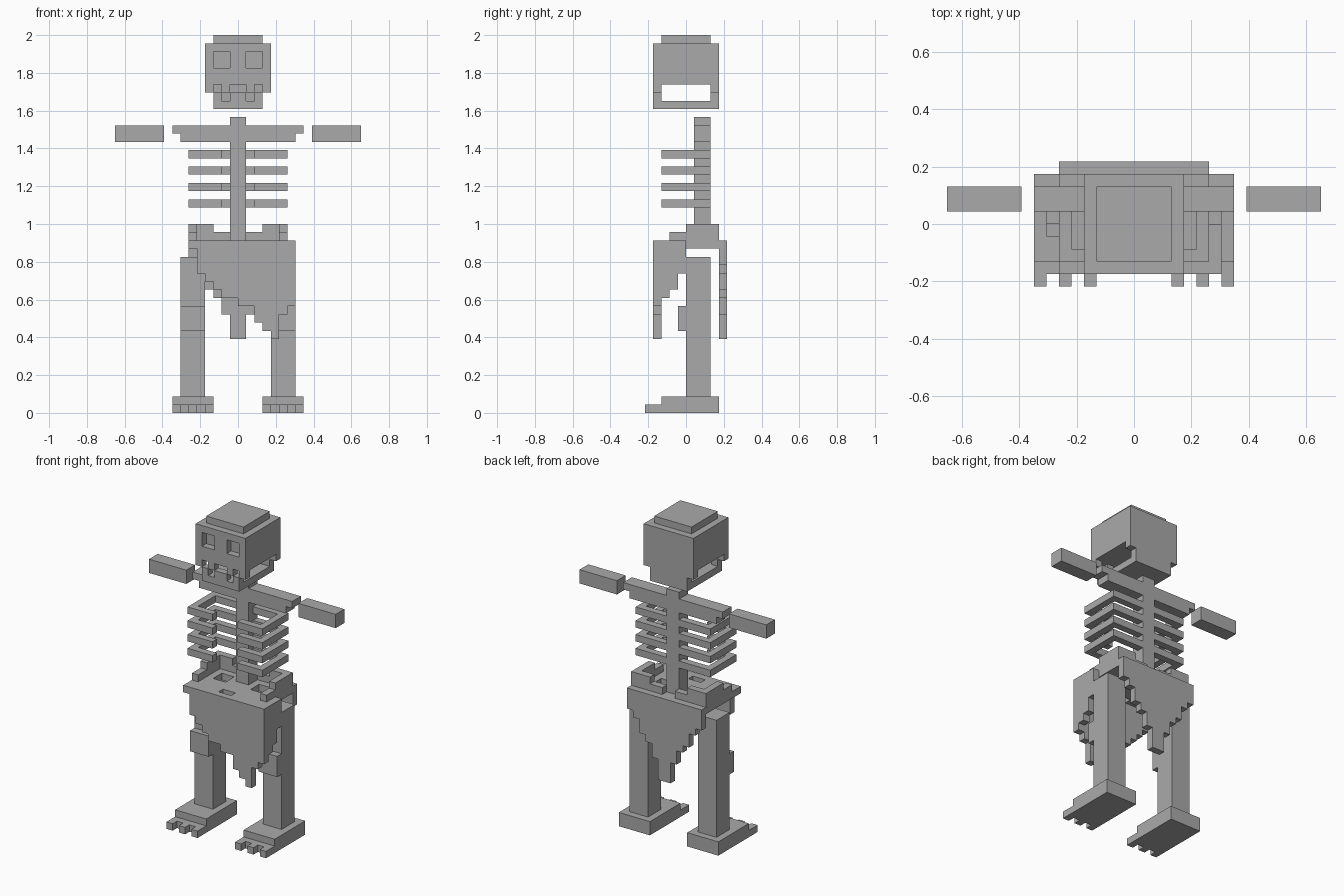
import bpy, bmesh
from mathutils import Vector

if "Cube" in bpy.data.objects:
    bpy.data.objects.remove(bpy.data.objects["Cube"])

U = 2 / 46  # one block edge; the whole figure is 46 blocks tall

bone = bpy.data.materials.new("bone grey")
bone.diffuse_color = (0.4, 0.4, 0.4, 1)
bone.use_nodes = True
bone.node_tree.nodes["Principled BSDF"].inputs["Base Color"].default_value = bone.diffuse_color


def cells(box):
    """Unit cells in a box given as x0, x1, y0, y1, z0, z1."""
    x0, x1, y0, y1, z0, z1 = box
    return {(x, y, z) for x in range(x0, x1) for y in range(y0, y1) for z in range(z0, z1)}


def mirror(boxes):
    return boxes + [(-b[1], -b[0]) + tuple(b[2:]) for b in boxes]


def part(name, add, cut=()):
    """Join block boxes, remove cut boxes, keep only the outer skin."""
    solid = set().union(*map(cells, add))
    for b in cut:
        solid -= cells(b)
    bm = bmesh.new()
    verts = {}

    def vert(p):
        key = tuple(p)
        if key not in verts:
            verts[key] = bm.verts.new(Vector(key) * U)
        return verts[key]

    for c in sorted(solid):
        for axis in range(3):
            for side in (0, 1):
                n = list(c)
                n[axis] += 1 if side else -1
                if tuple(n) in solid:
                    continue
                a, b = (axis + 1) % 3, (axis + 2) % 3
                loop = []
                for i, j in ((0, 0), (1, 0), (1, 1), (0, 1)):
                    p = list(c)
                    p[axis] += side
                    p[a] += i
                    p[b] += j
                    loop.append(vert(p))
                bm.faces.new(loop if side else loop[::-1])
    bmesh.ops.dissolve_limit(bm, angle_limit=0.01, verts=bm.verts[:], edges=bm.edges[:])
    bmesh.ops.triangulate(bm, faces=[f for f in bm.faces if len(f.verts) > 4])
    mesh = bpy.data.meshes.new(name)
    bm.to_mesh(mesh)
    bm.free()
    mesh.materials.append(bone)
    obj = bpy.data.objects.new(name, mesh)
    bpy.context.collection.objects.link(obj)
    return obj


# Skull: cranium, crown, front and back plates, jaw; cut eyes and zigzag mouth
part("skull",
     [(-4, 4, -4, 4, 40, 45), (-3, 3, -3, 3, 45, 46), (-3, 3, -4, 4, 37, 38)]
     + [(-w, w, y, y + 1, z, z + 1) for y in (-4, 3) for w, z in ((4, 39), (3, 38))],
     mirror([(1, 3, -4, -3, 42, 44), (2, 3, -4, -3, 39, 40), (1, 2, -4, -3, 38, 39)])
     + [(-1, 1, -4, -3, 39, 40)])

# Spine and shoulders
part("spine_and_shoulders",
     [(-1, 1, 1, 3, 21, 36), (-8, 8, 1, 3, 34, 35), (-7, 7, 1, 3, 33, 34)])

# Floating arms
for label, x in (("left", 9), ("right", -15)):
    part(label + "_arm", [(x, x + 6, 1, 3, 33, 35)])

# Ribs: open hoops with a gap at the front
for i, z in enumerate((25, 27, 29, 31)):
    part(f"rib_{i + 1}", mirror([(1, 6, 2, 3, z, z + 1),
                                 (5, 6, -3, 3, z, z + 1),
                                 (2, 6, -3, -2, z, z + 1)]))

# Pelvis wings
part("pelvis", mirror([(3, 6, 3, 4, 21, 23), (1, 3, 3, 4, 21, 22),
                       (5, 6, 0, 4, 21, 23), (5, 6, -2, 0, 21, 22)]))

# Ragged loincloth: waist slab with holes, hanging front, side and back panels
waist = [(-6, 6, -4, 5, 20, 21), (6, 7, -4, 0, 20, 21)]
front_hem = (17, 16, 15, 14, 14, 13, 13, 11, 10, 9, 12, 13)
front = [(x, x + 1, -4, -3, z, 20) for x, z in enumerate(front_hem, -5)]
side = [(6, 7, y, y + 1, z, 20) for y, z in ((-3, 14), (-2, 15), (-1, 17))]
back = [(-w, w, 4, 5, z, 20) for w, z in ((6, 18), (5, 17), (4, 15), (3, 14), (2, 12), (1, 9))]
part("loincloth", waist + front + side + back,
     mirror([(2, 4, 0, 2, 20, 21)]) + [(-1, 1, -3, -2, 20, 21)])

# Legs with kneecaps, feet with three toes
for label, x in (("left", 4), ("right", -7)):
    part(label + "_leg", [(x, x + 3, 0, 3, 2, 19), (x, x + 3, -1, 0, 10, 13)])
    part(label + "_foot",
         [(x - 1, x + 4, -3, 4, 0, 2), (x - 1, x + 4, -4, -3, 0, 1)]
         + [(t, t + 1, -5, -4, 0, 1) for t in (x - 1, x + 1, x + 3)])
